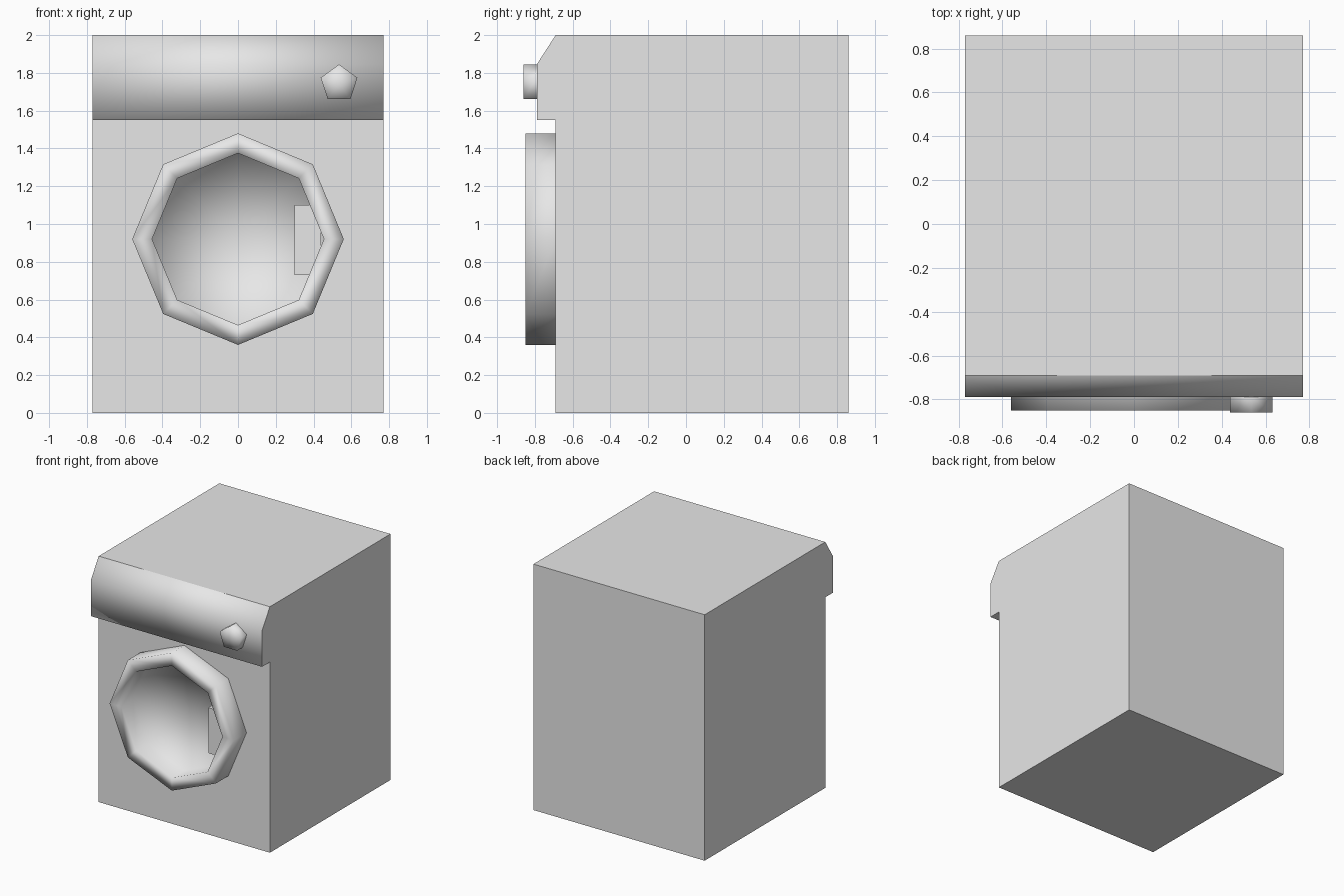
import bpy
import bmesh
from math import sin, cos, tau

cube = bpy.data.objects.get("Cube")
if cube:
    bpy.data.objects.remove(cube, do_unlink=True)

grey = bpy.data.materials.new("light_grey")
grey.use_nodes = True
grey.diffuse_color = (0.8, 0.8, 0.8, 1)
grey.node_tree.nodes["Principled BSDF"].inputs["Base Color"].default_value = (0.8, 0.8, 0.8, 1)


def finish(bm, name):
    mesh = bpy.data.meshes.new(name)
    bm.to_mesh(mesh)
    bm.free()
    mesh.materials.append(grey)
    obj = bpy.data.objects.new(name, mesh)
    bpy.context.collection.objects.link(obj)
    return obj


def lathe(name, cx, cz, sides, profile):
    """Smooth faceted turning about the y axis; profile is (radius, y), ending at the centre."""
    bm = bmesh.new()
    rings = []
    for r, y in profile:
        if r == 0:
            rings.append([bm.verts.new((cx, y, cz))] * sides)
        else:
            rings.append([bm.verts.new((cx + r * sin(tau * k / sides), y,
                                        cz + r * cos(tau * k / sides)))
                          for k in range(sides)])
    for a, b in zip(rings, rings[1:]):
        for k in range(sides):
            n = (k + 1) % sides
            corners = list(dict.fromkeys((a[k], b[k], b[n], a[n])))
            bm.faces.new(corners).smooth = True
    return finish(bm, name)


# Cabinet with the overhanging control panel, extruded from its side profile
half_width, face_y, back_y = 0.77, -0.69, 0.86
side = [(back_y, 0), (back_y, 2), (face_y, 2), (-0.79, 1.845),
        (-0.79, 1.55), (face_y, 1.55), (face_y, 0)]
bm = bmesh.new()
left, right = ([bm.verts.new((x, y, z)) for y, z in side]
               for x in (half_width, -half_width))
bm.faces.new(left)
bm.faces.new(right[::-1])
for i in range(len(side)):
    j = (i + 1) % len(side)
    bm.faces.new((left[i], right[i], right[j], left[j]))
bmesh.ops.recalc_face_normals(bm, faces=bm.faces)
for f in bm.faces:
    on_panel = f.calc_center_median().y < face_y - 0.01
    f.smooth = on_panel and abs(f.normal.x) < 0.5
cabinet = finish(bm, "cabinet")

# Soft shading on the panel only, flat shading on the rest
mesh = cabinet.data
normals = [None] * len(mesh.loops)
for p in mesh.polygons:
    for li in p.loop_indices:
        vert = mesh.vertices[mesh.loops[li].vertex_index]
        normals[li] = tuple(vert.normal if p.use_smooth else p.normal)
for p in mesh.polygons:
    p.use_smooth = True
mesh.normals_split_custom_set(normals)

# Door ring with its recessed window
lathe("door", 0, 0.92, 8, [(0.56, face_y), (0.56, -0.85), (0.455, -0.85),
                           (0.455, -0.70), (0, -0.70)])

# Control knob
lathe("knob", 0.535, 1.743, 5, [(0.102, -0.79), (0.102, -0.86), (0, -0.86)])

# Door handle block, set into the ring
bm = bmesh.new()
bmesh.ops.create_cube(bm, size=1)
bmesh.ops.scale(bm, vec=(0.14, 0.11, 0.37), verts=bm.verts)
bmesh.ops.translate(bm, vec=(0.37, -0.755, 0.915), verts=bm.verts)
finish(bm, "door_handle")
